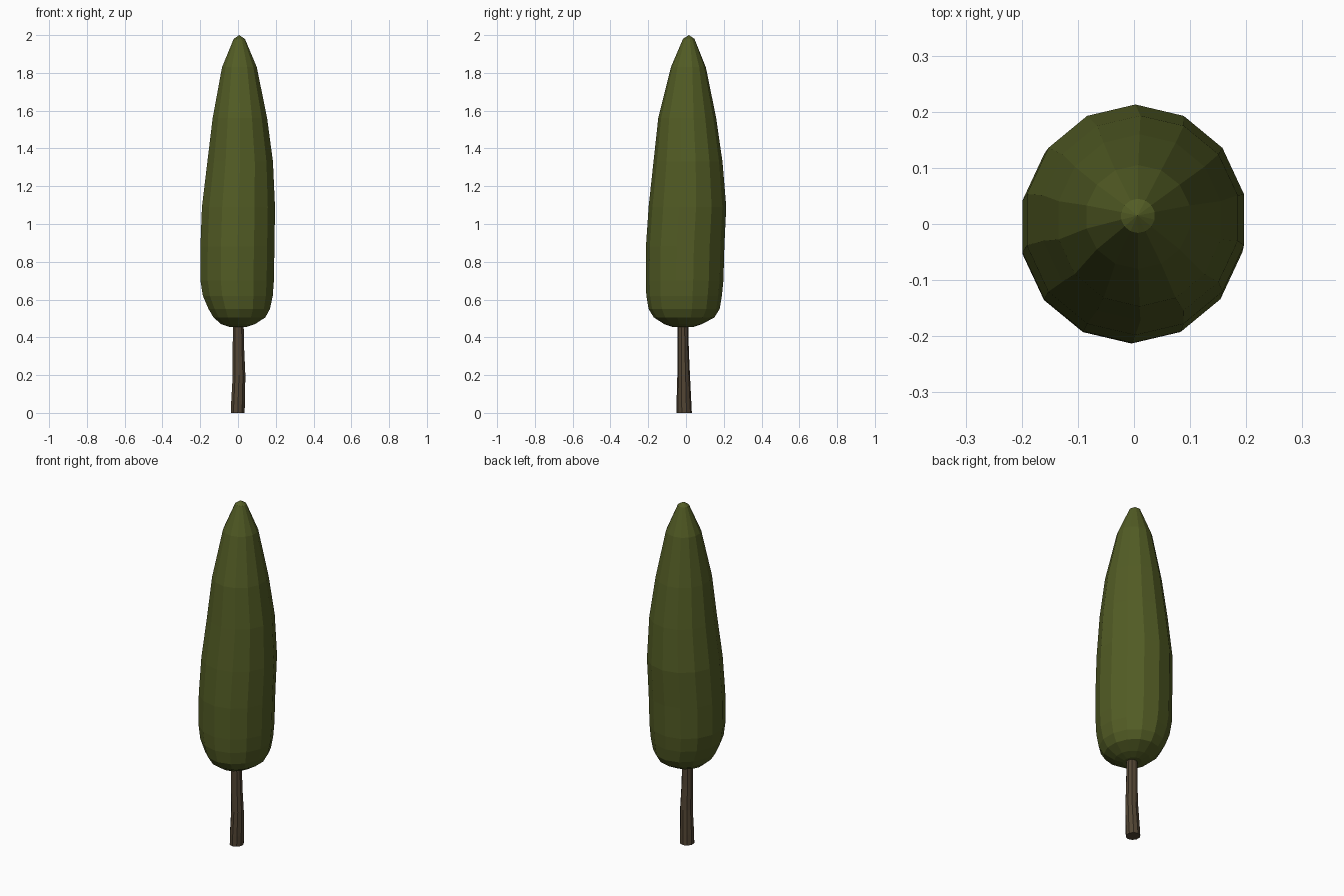
import bpy, math

if "Cube" in bpy.data.objects:
    bpy.data.objects.remove(bpy.data.objects["Cube"])


def material(name, rgb):
    m = bpy.data.materials.new(name)
    m.diffuse_color = (*rgb, 1)
    m.use_nodes = True
    m.node_tree.nodes["Principled BSDF"].inputs["Base Color"].default_value = m.diffuse_color
    return m


def loft(name, rings, sides, mat, apex=None):
    """Flat-faced loft through rings of (z, xmin, xmax, ymin, ymax)."""
    verts, faces = [], []
    for z, x0, x1, y0, y1 in rings:
        for i in range(sides):
            a = math.pi / 2 + 2 * math.pi * i / sides
            # small radius correction so the faceted ring fills its x extents
            verts.append(((x0 + x1) / 2 + (x1 - x0) / 2 * math.cos(a) * 1.02,
                          (y0 + y1) / 2 + (y1 - y0) / 2 * math.sin(a), z))
    for r in range(len(rings) - 1):
        for i in range(sides):
            j = (i + 1) % sides
            faces.append((r * sides + i, r * sides + j,
                          (r + 1) * sides + j, (r + 1) * sides + i))
    faces.append(tuple(reversed(range(sides))))
    top = (len(rings) - 1) * sides
    if apex:
        verts.append(apex)
        faces += [(top + i, top + (i + 1) % sides, len(verts) - 1) for i in range(sides)]
    else:
        faces.append(tuple(top + i for i in range(sides)))
    me = bpy.data.meshes.new(name)
    me.from_pydata(verts, [], faces)
    me.materials.append(mat)
    ob = bpy.data.objects.new(name, me)
    bpy.context.collection.objects.link(ob)
    return ob


leaf = material("dark olive foliage", (0.085, 0.107, 0.018))
bark = material("brown bark", (0.085, 0.060, 0.034))

# tall, slightly leaning foliage column
loft("foliage", [
    (0.455, -0.045, 0.045, -0.07, 0.04),
    (0.47, -0.09, 0.09, -0.115, 0.085),
    (0.505, -0.13, 0.145, -0.17, 0.15),
    (0.55, -0.157, 0.17, -0.198, 0.178),
    (0.62, -0.187, 0.185, -0.21, 0.19),
    (0.70, -0.20, 0.191, -0.213, 0.198),
    (0.88, -0.20, 0.194, -0.212, 0.203),
    (1.09, -0.192, 0.197, -0.198, 0.213),
    (1.33, -0.163, 0.186, -0.172, 0.193),
    (1.56, -0.135, 0.155, -0.147, 0.16),
    (1.83, -0.085, 0.10, -0.08, 0.105),
    (1.98, -0.023, 0.037, -0.016, 0.045),
], 14, leaf, apex=(0.006, 0.015, 2.0))

# slender bent trunk
loft("trunk", [
    (0.0, -0.039, 0.036, -0.05, 0.031),
    (0.06, -0.037, 0.038, -0.05, 0.028),
    (0.20, -0.029, 0.040, -0.046, 0.021),
    (0.33, -0.029, 0.034, -0.045, 0.015),
    (0.50, -0.028, 0.030, -0.045, 0.012),
], 10, bark)
